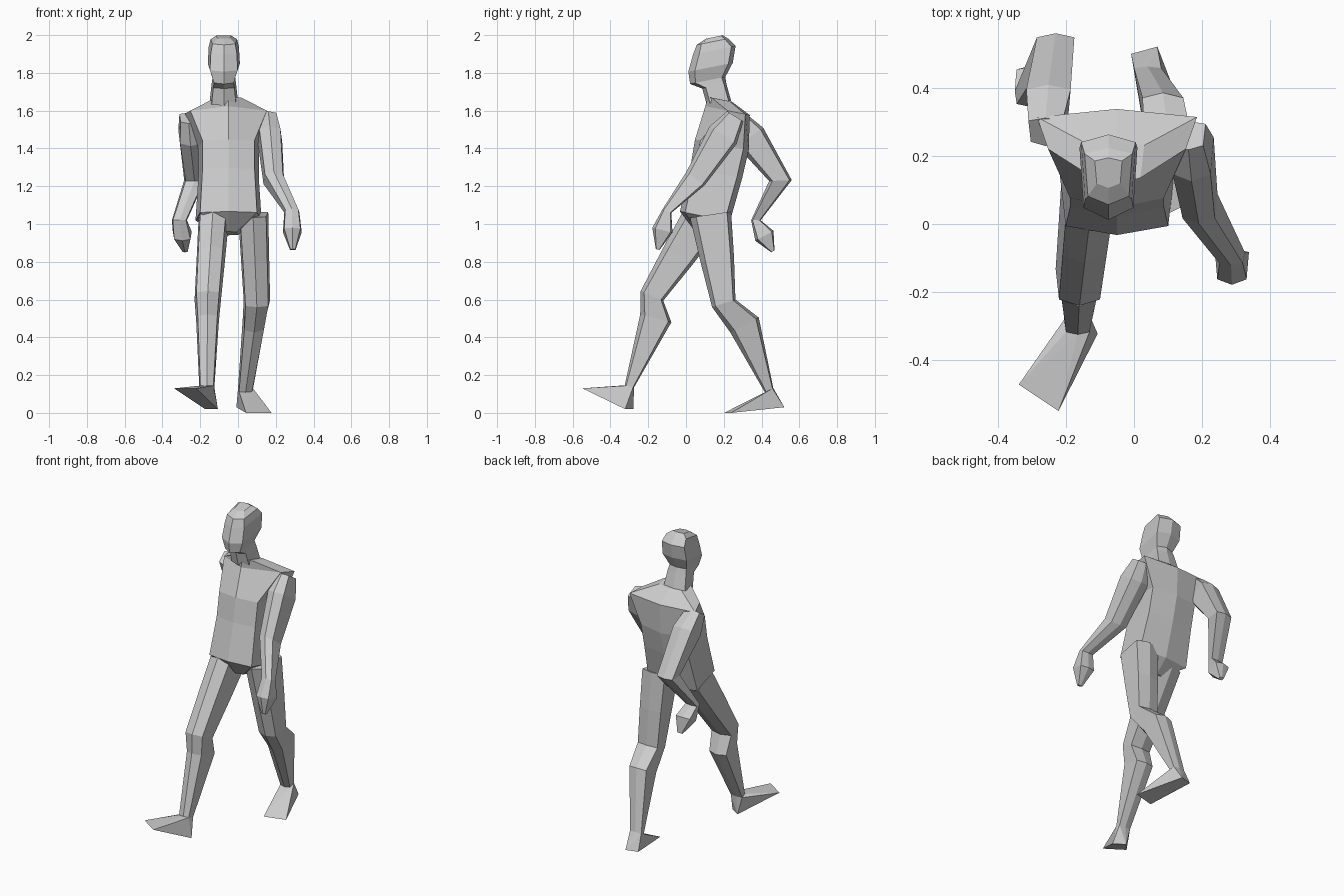
import bpy
import bmesh
from mathutils import Vector

cube = bpy.data.objects.get("Cube")
if cube:
    bpy.data.objects.remove(cube, do_unlink=True)

grey = bpy.data.materials.new("plain grey")
grey.use_nodes = True
grey.diffuse_color = (0.6, 0.6, 0.6, 1)
grey.node_tree.nodes["Principled BSDF"].inputs["Base Color"].default_value = grey.diffuse_color


def finish(name, bm):
    """Turn a bmesh into a flat-shaded grey object."""
    bmesh.ops.recalc_face_normals(bm, faces=bm.faces)
    mesh = bpy.data.meshes.new(name)
    bm.to_mesh(mesh)
    bm.free()
    mesh.materials.append(grey)
    bpy.context.collection.objects.link(bpy.data.objects.new(name, mesh))


def section(centre, axis, width, depth, ridge=.15):
    """Six-sided cross-section square to the axis, with a ridge down front and back."""
    side = Vector((width, 0, 0))
    back = Vector((0, axis.z, -axis.y)).normalized() * depth
    front_edge = centre - back * (.5 - ridge)
    back_edge = centre + back * .4
    return [
        front_edge - side * .43, centre - back / 2, front_edge + side * .43,
        back_edge + side / 2, centre + back / 2, back_edge - side / 2,
    ]


def loft(name, sections):
    """Skin a stack of cross-sections and cap both ends."""
    bm = bmesh.new()
    rings = [[bm.verts.new(point) for point in ring] for ring in sections]
    for upper, lower in zip(rings, rings[1:]):
        for i in range(len(upper)):
            bm.faces.new((upper[i - 1], upper[i], lower[i], lower[i - 1]))
    bm.faces.new(rings[0])
    bm.faces.new(rings[-1])
    finish(name, bm)


def trunk(name, x, lean, stations):
    """Upright part; each station gives y, z, width, depth and perhaps a ridge."""
    axis = Vector((0, lean, 1))
    loft(name, [section(Vector((x, y, z)), axis, *size) for y, z, *size in stations])


def limb(name, joints, profile):
    """Jointed part; each profile row gives the place along the joints, width, depth, set-back."""
    joints = [Vector(joint) for joint in joints]
    bones = [(a - b).normalized() for a, b in zip(joints, joints[1:])]
    sections = []
    for place, width, depth, set_back in profile:
        i = min(int(place), len(bones) - 1)
        centre = joints[i].lerp(joints[i + 1], place - i) + Vector((0, set_back, 0))
        touching = [bone for k, bone in enumerate(bones) if k <= place <= k + 1]
        sections.append(section(centre, sum(touching, Vector()), width, depth))
    loft(name, sections)
    return sections[-1]


def foot(name, ankle, heel, toe):
    """Wedge from the ankle section down to a heel edge and a wider toe edge."""
    heel, toe = Vector(heel), Vector(toe)
    across = (toe - heel).cross(Vector((0, 0, 1))).normalized()
    corners = [end + across * reach for end, half in ((heel, .04), (toe, .07))
               for reach in (half, -half)]
    bm = bmesh.new()
    for point in ankle + corners:
        bm.verts.new(point)
    hull = bmesh.ops.convex_hull(bm, input=bm.verts)
    bmesh.ops.delete(bm, geom=hull["geom_interior"], context="VERTS")
    finish(name, bm)


# Head and neck, crown first, tipped forward
trunk("head_and_neck", -.075, -.2, [
    (.15, 1.99, .08, .09),
    (.14, 1.965, .14, .17),
    (.15, 1.92, .16, .23),
    (.13, 1.83, .17, .24),
    (.115, 1.76, .12, .19),
    (.15, 1.73, .13, .13),
    (.175, 1.64, .15, .13),
])

# Torso, neck to crotch, leaning back
trunk("torso", -.05, .2, [
    (.18, 1.66, .16, .13),
    (.22, 1.6, .47, .24, .5),
    (.19, 1.42, .32, .29, .1),
    (.16, 1.27, .32, .28, .1),
    (.1, 1.04, .35, .27, .1),
    (.1, .95, .1, .1),
])

# Arms with hands: shoulder, elbow, wrist, fingertips
arm_profile = [
    (0, .1, .1, 0), (.3, .13, .17, 0), (1, .11, .12, 0),
    (2, .08, .05, 0), (2.5, .1, .11, 0), (3, .03, .02, 0),
]
limb("left_arm", [(.16, .26, 1.57), (.19, .05, 1.24), (.285, -.1, 1.07), (.29, -.15, .865)],
     arm_profile)
limb("right_arm", [(-.26, .27, 1.56), (-.23, .5, 1.23), (-.31, .37, 1.02), (-.28, .46, .855)],
     arm_profile)

# Legs: hip, knee, ankle, with the calf set back; the right one strides forward
leg_profile = [
    (0, .16, .22, 0), (.5, .15, .18, 0), (1, .14, .13, 0),
    (1.25, .12, .17, .05), (2, .08, .05, 0),
]
left_ankle = limb("left_leg", [(.08, .13, 1.05), (.1, .2, .58), (.04, .44, .12)], leg_profile)
right_ankle = limb("right_leg", [(-.13, .1, 1.05), (-.16, -.18, .62), (-.165, -.3, .14)],
                   leg_profile)

# Feet: the left one pushes off, the right one lands on its heel
foot("left_foot", left_ankle, (.03, .51, .03), (.11, .22, 0))
foot("right_foot", right_ankle, (-.14, -.3, .02), (-.28, -.51, .13))
